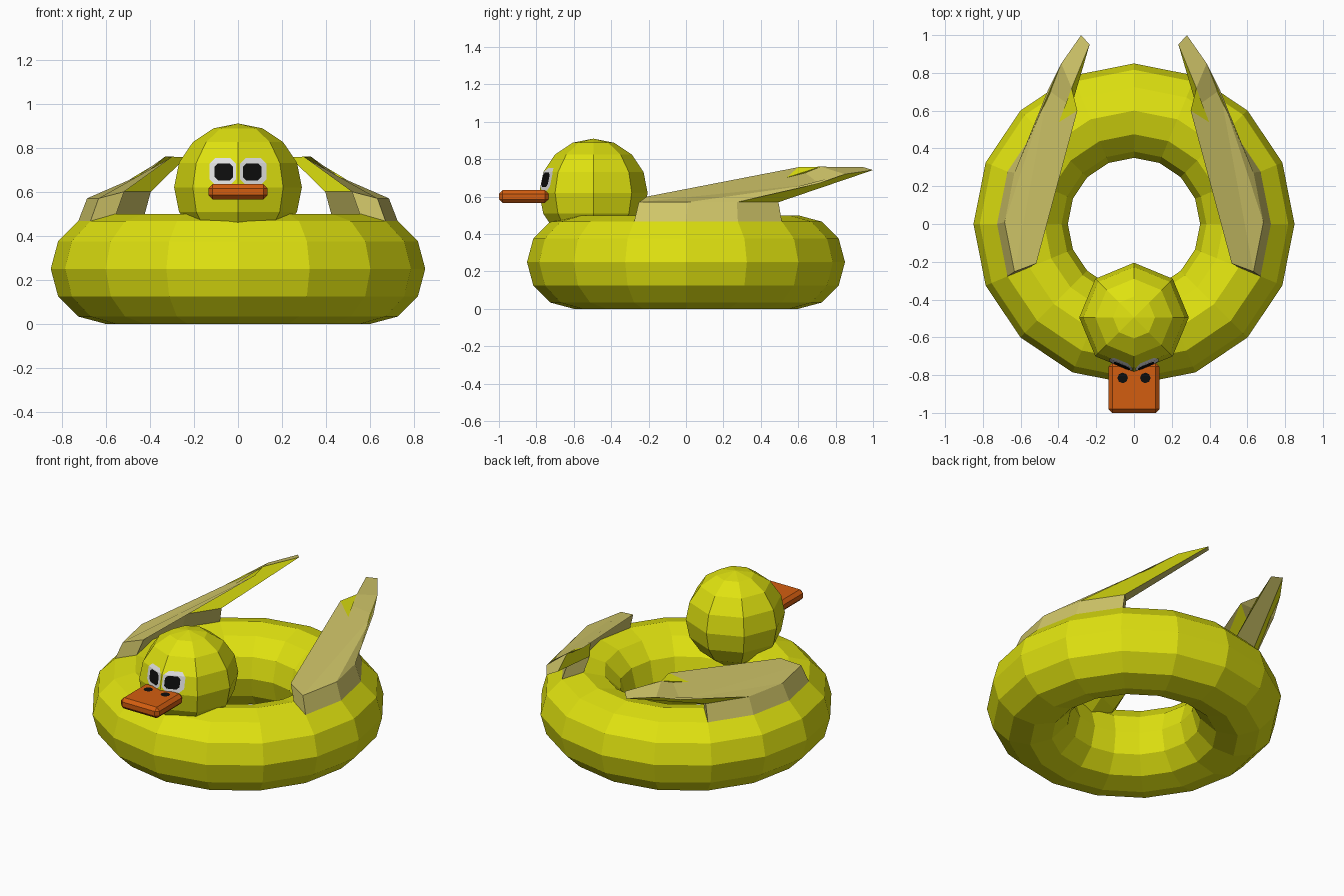
import bpy, bmesh, math
from mathutils import Vector

if "Cube" in bpy.data.objects:
    bpy.data.objects.remove(bpy.data.objects["Cube"])


def material(name, rgb):
    m = bpy.data.materials.new(name)
    m.diffuse_color = (*rgb, 1)
    m.use_nodes = True
    m.node_tree.nodes["Principled BSDF"].inputs["Base Color"].default_value = m.diffuse_color
    return m


YELLOW = material("yellow vinyl", (0.74, 0.76, 0.005))
TAN = material("wing tan", (0.63, 0.56, 0.14))
ORANGE = material("beak orange", (0.65, 0.11, 0.005))
WHITE = material("eye white", (0.75, 0.75, 0.75))
BLACK = material("black", (0.004, 0.004, 0.004))


def finish(bm, name, *mats, mirror=False):
    me = bpy.data.meshes.new(name)
    bm.to_mesh(me)
    bm.free()
    ob = bpy.data.objects.new(name, me)
    bpy.context.collection.objects.link(ob)
    for m in mats:
        me.materials.append(m)
    if mirror:
        ob.modifiers.new("mirror", 'MIRROR').use_mirror_merge = False
    return ob


def polar(r, deg, z):
    a = math.radians(deg)
    return Vector((r * math.cos(a), r * math.sin(a), z))


# swim ring
bpy.ops.mesh.primitive_torus_add(major_segments=16, minor_segments=12, major_radius=0.6,
                                 minor_radius=0.25, location=(0, 0, 0.25))
ring = bpy.context.object
ring.name = "swim_ring"
ring.data.materials.clear()
ring.data.materials.append(YELLOW)

# head
HEAD_R, HEAD_Y, HEAD_Z = 0.29, -0.495, 0.62
bpy.ops.mesh.primitive_uv_sphere_add(segments=8, ring_count=8, radius=HEAD_R,
                                     location=(0, HEAD_Y, HEAD_Z))
head = bpy.context.object
head.name = "head"
head.data.materials.append(YELLOW)

# beak
bm = bmesh.new()
bmesh.ops.create_cube(bm, size=1)
for v in bm.verts:
    v.co = Vector((v.co.x * 0.27, v.co.y * 0.265 - 0.8675, v.co.z * 0.07 + 0.6))
bmesh.ops.bevel(bm, geom=bm.edges[:], offset=0.02, segments=1, affect='EDGES')
finish(bm, "beak", ORANGE)

# nostrils
bm = bmesh.new()
bmesh.ops.create_circle(bm, cap_ends=True, segments=8, radius=0.028)
bmesh.ops.translate(bm, verts=bm.verts, vec=(0.06, -0.815, 0.638))
finish(bm, "nostrils", BLACK, mirror=True)


# eyes: rounded plates laid on the front facets of the head
def head_front(x, z):
    rings = [(HEAD_R * math.cos(math.radians(t)), HEAD_Z + HEAD_R * math.sin(math.radians(t)))
             for t in (0, 22.5, 45)]
    for (r0, z0), (r1, z1) in zip(rings, rings[1:]):
        if z <= z1 + 1e-6:
            r = r0 + (r1 - r0) * (z - z0) / (z1 - z0)
            return HEAD_Y - r + math.tan(math.pi / 8) * x


def eye_plate(name, x0, x1, z0, z1, c, lift, mat):
    bm = bmesh.new()
    pts = [(x0 + c, z0), (x1 - c, z0), (x1, z0 + c), (x1, z1 - c),
           (x1 - c, z1), (x0 + c, z1), (x0, z1 - c), (x0, z0 + c)]
    bm.faces.new([bm.verts.new((x, 0, z)) for x, z in pts])
    bend = HEAD_Z + HEAD_R * math.sin(math.pi / 8)
    bmesh.ops.bisect_plane(bm, geom=bm.verts[:] + bm.edges[:] + bm.faces[:],
                           plane_co=(0, 0, bend), plane_no=(0, 0, 1))
    for v in bm.verts:
        v.co.y = head_front(v.co.x, v.co.z) - lift
    finish(bm, name, mat, mirror=True)


eye_plate("eye_whites", 0.008, 0.13, 0.632, 0.752, 0.025, 0.003, WHITE)
eye_plate("pupils", 0.022, 0.106, 0.652, 0.728, 0.015, 0.007, BLACK)

# wings: three ring panels raised, then swept up and back into a tail
angles = (-22.5, 0, 22.5, 45)
base_out = [polar(0.725, a, 0.4665) for a in angles]
base_in = [polar(0.6, a, 0.495) for a in angles]
mid_out = [polar(0.685, a, 0.57) + Vector((0, 0.01, 0)) for a in angles]
mid_in = [polar(0.56, a, 0.6) + Vector((0, 0.005, 0)) for a in angles]
tip_out = [mid_out[0], Vector((0.455, 0.71, 0.67)),
           Vector((0.385, 0.85, 0.72)), Vector((0.28, 1.0, 0.742))]
tip_in = [mid_in[0], Vector((0.30, 0.60, 0.757)),
          Vector((0.33, 0.72, 0.76)), Vector((0.235, 0.95, 0.757))]

bm = bmesh.new()
loops = [[bm.verts.new(p) for p in outer + inner[::-1]]
         for outer, inner in ((base_out, base_in), (mid_out, mid_in), (tip_out, tip_in))]
for level in (0, 1):
    low, high = loops[level], loops[level + 1]
    for i in range(8):
        j = (i + 1) % 8
        f = bm.faces.new((low[i], low[j], high[j], high[i]))
        # undersides of the swept tail are yellow
        f.material_index = 1 if level == 1 and i in (2, 4, 5) else 0
top = loops[2]
for i in range(3):
    bm.faces.new((top[i], top[i + 1], top[6 - i], top[7 - i]))
bmesh.ops.remove_doubles(bm, verts=bm.verts, dist=0.0005)
bmesh.ops.recalc_face_normals(bm, faces=bm.faces)
finish(bm, "wings", TAN, YELLOW, mirror=True)
